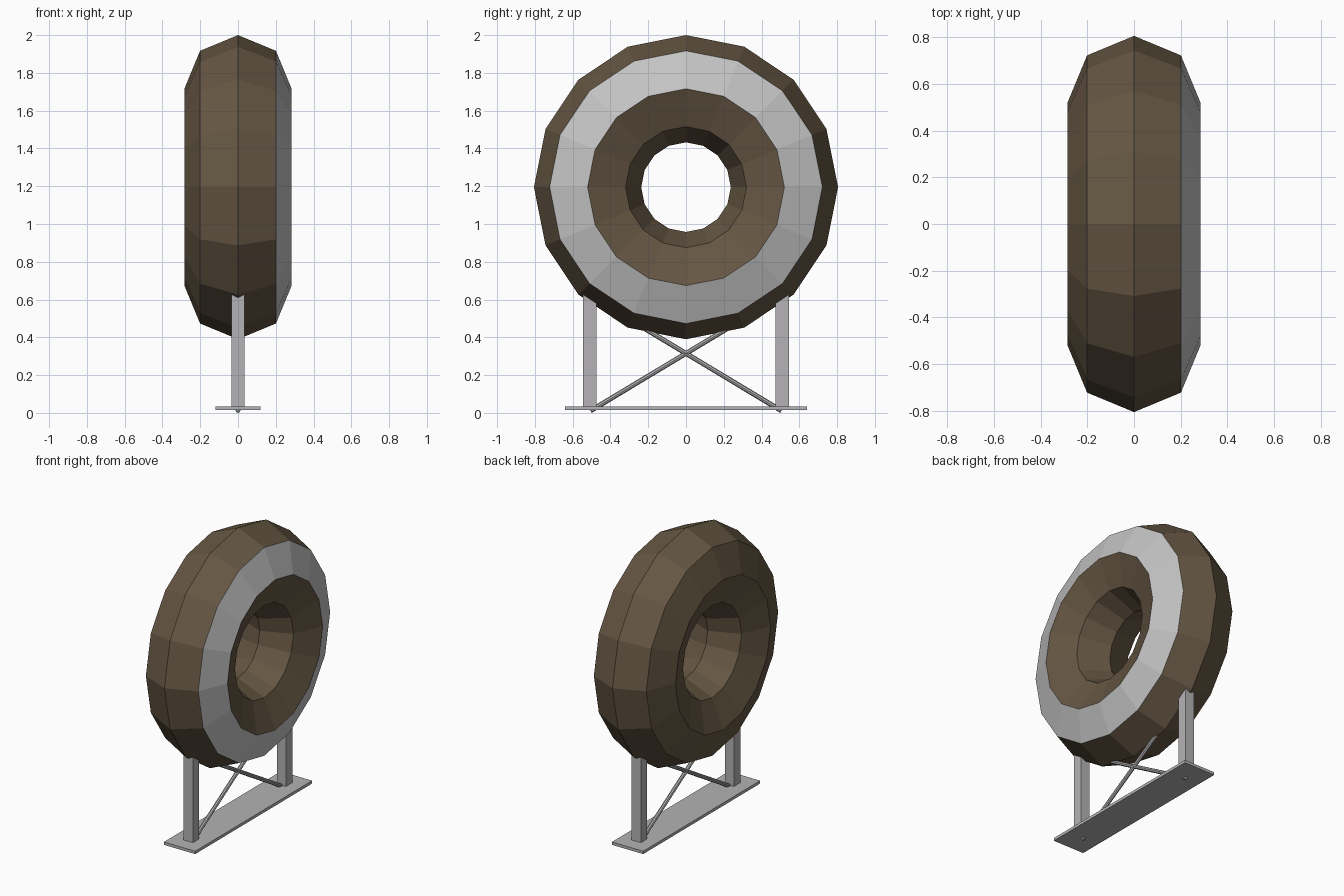
import bpy, bmesh, math
from mathutils import Matrix, Vector

if "Cube" in bpy.data.objects:
    bpy.data.objects.remove(bpy.data.objects["Cube"])


def material(name, color):
    m = bpy.data.materials.new(name)
    m.diffuse_color = (*color, 1)
    m.use_nodes = True
    m.node_tree.nodes["Principled BSDF"].inputs["Base Color"].default_value = m.diffuse_color
    return m


rubber = material("brown_rubber", (0.13, 0.093, 0.056))
wall = material("pale_grey_band", (0.55, 0.55, 0.55))
steel = material("steel_grey", (0.46, 0.45, 0.46))


def make(name, bm, *mats):
    bmesh.ops.recalc_face_normals(bm, faces=bm.faces)
    me = bpy.data.meshes.new(name)
    bm.to_mesh(me)
    bm.free()
    for m in mats:
        me.materials.append(m)
    ob = bpy.data.objects.new(name, me)
    bpy.context.collection.objects.link(ob)
    return ob


def box(name, lo, hi):
    bm = bmesh.new()
    lo, hi = Vector(lo), Vector(hi)
    mat = Matrix.Translation((lo + hi) / 2) @ Matrix.Diagonal((*(hi - lo), 1))
    bmesh.ops.create_cube(bm, size=1, matrix=mat)
    return make(name, bm, steel)


# Tyre ring: 16 x 8 sided torus around the x axis, grey band on outer +x wall
R, r, ZC, N, M = 0.521, 0.284, 1.195, 16, 8
bm = bmesh.new()
rings = []
for i in range(N):
    a = math.tau * i / N
    ring = []
    for j in range(M):
        b = math.tau * j / M
        d = R + r * math.cos(b)
        ring.append(bm.verts.new((r * math.sin(b), d * math.cos(a), ZC + d * math.sin(a))))
    rings.append(ring)
for i in range(N):
    p, q = rings[i], rings[(i + 1) % N]
    for j in range(M):
        k = (j + 1) % M
        f = bm.faces.new((p[j], q[j], q[k], p[k]))
        f.material_index = 1 if j == 1 else 0
make("tyre_ring", bm, rubber, wall)

# Base plate and two posts
box("base_plate", (-0.12, -0.64, 0.015), (0.12, 0.64, 0.035))
for s, n in ((-1, "front"), (1, "back")):
    box(n + "_post", (-0.035, s * 0.51 - 0.035, 0.025), (0.035, s * 0.51 + 0.035, 0.68))

# Crossed braces
for s, n in ((-1, "left"), (1, "right")):
    bm = bmesh.new()
    mat = Matrix.Translation((0, 0, 0.315)) @ Matrix.Rotation(s * math.radians(59), 4, 'X')
    bmesh.ops.create_cone(bm, cap_ends=True, segments=8, radius1=0.013, radius2=0.013,
                          depth=1.18, matrix=mat)
    make(n + "_brace", bm, steel)
